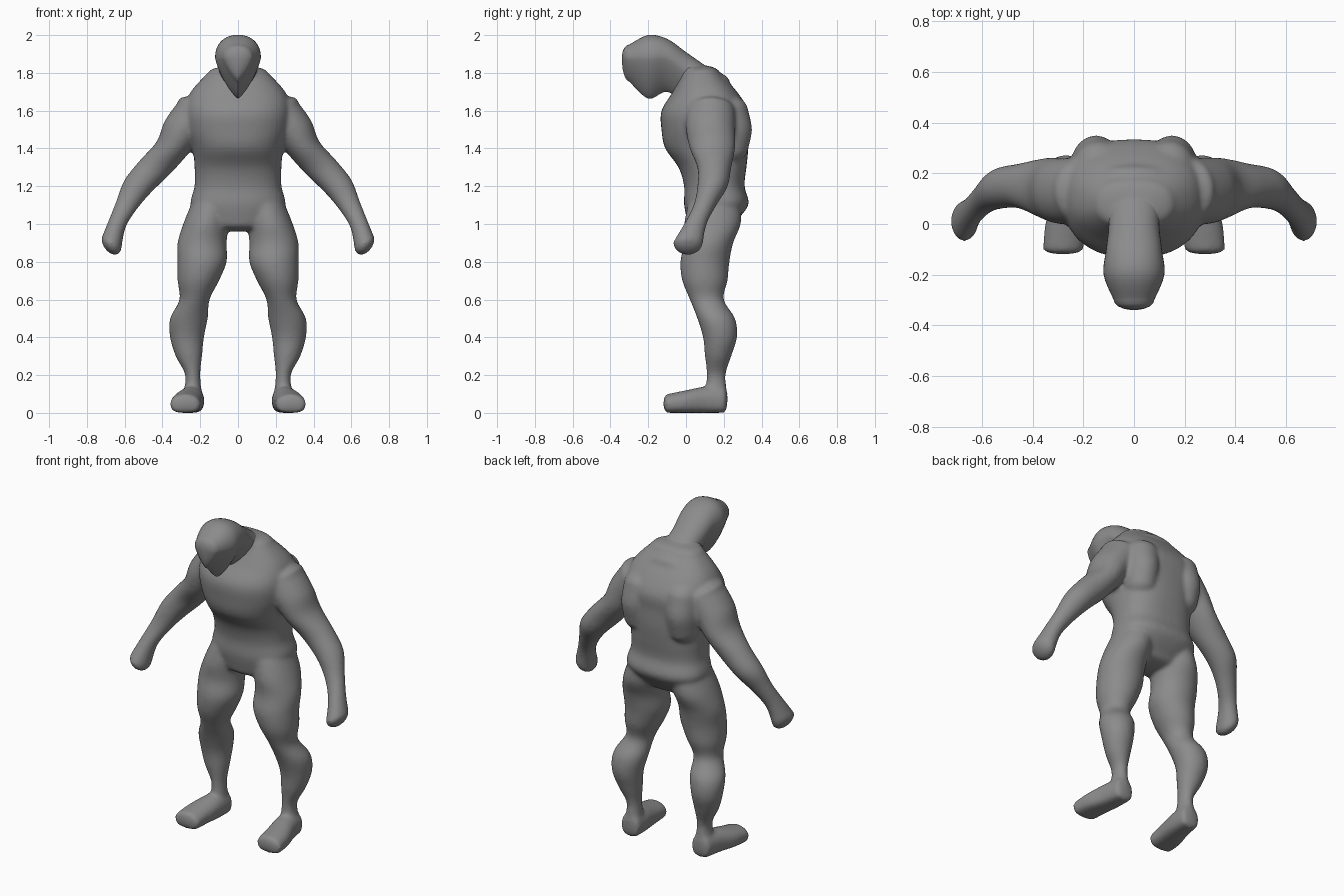
import bpy
import bmesh
from math import sin, cos, pi, radians
from mathutils import Vector

default = bpy.data.objects.get("Cube")
if default:
    bpy.data.objects.remove(default, do_unlink=True)

grey = bpy.data.materials.new("clay grey")
grey.use_nodes = True
colour = (.26, .26, .26, 1)
grey.diffuse_color = colour
grey.node_tree.nodes["Principled BSDF"].inputs["Base Color"].default_value = colour

RIGHTWARD, BACKWARD, UPWARD = Vector((1, 0, 0)), Vector((0, 1, 0)), Vector((0, 0, 1))
SPACING = .1
SIDES = 40
SUBSTEPS = 5


def blend(before, start, end, after, t):
    """Catmull-Rom blend between two neighbouring sections."""
    result = []
    for a, b, c, d in zip(before, start, end, after):
        slope_in, slope_out = (c - a) / 2, (d - b) / 2
        curve = (3 * (c - b) - 2 * slope_in - slope_out) * t ** 2
        twist = (2 * (b - c) + slope_in + slope_out) * t ** 3
        result.append(b + slope_in * t + curve + twist)
    return result


def dome(section, height):
    """Shrinking sections that round off the end of a part."""
    x, offset, width, depth, along = section
    rings = []
    for degrees in (20, 40, 60, 80):
        angle = radians(degrees)
        shrink = cos(angle)
        rings.append((x, offset, width * shrink, depth * shrink, along + height * sin(angle)))
    return rings


def loft(name, start, sections, along=UPWARD, across=RIGHTWARD, up=BACKWARD,
         cap=.04, roundness=2, lower_roundness=2, drop=1, side=1):
    """Skin evenly spaced sections (x, offset, half width, half depth).

    Sections run down or forward from start; drop lengthens the lower half."""
    keys = [(*section, start - SPACING * i) for i, section in enumerate(sections)]
    rings = dome(keys[0], cap)[::-1]
    last = len(keys) - 1
    for i in range(last):
        for s in range(SUBSTEPS):
            rings.append(blend(keys[max(i - 1, 0)], keys[i], keys[i + 1],
                               keys[min(i + 2, last)], s / SUBSTEPS))
    rings.append(keys[-1])
    rings += dome(keys[-1], -cap)

    bm = bmesh.new()
    loops = []
    for x, offset, width, depth, position in rings:
        centre = RIGHTWARD * x + up * offset + along * position
        loop = []
        for k in range(SIDES):
            c, s = cos(2 * pi * k / SIDES), sin(2 * pi * k / SIDES)
            power = 2 / (roundness if s >= 0 else lower_roundness)
            reach = depth if s >= 0 else -depth * drop
            p = centre + up * reach * abs(s) ** power
            p += across * width * abs(c) ** power * (1 if c > 0 else -1)
            p.x *= side
            loop.append(bm.verts.new(p))
        loops.append(loop)
    for first, second in zip(loops, loops[1:]):
        for k in range(SIDES):
            bm.faces.new((first[k - 1], first[k], second[k], second[k - 1]))
    bm.faces.new(loops[0])
    bm.faces.new(loops[-1])
    bmesh.ops.recalc_face_normals(bm, faces=bm.faces)
    mesh = bpy.data.meshes.new(name)
    bm.to_mesh(mesh)
    bm.free()
    mesh.materials.append(grey)
    obj = bpy.data.objects.new(name, mesh)
    bpy.context.collection.objects.link(obj)
    return obj


def select(objects):
    bpy.ops.object.select_all(action='DESELECT')
    for obj in objects:
        obj.select_set(True)
    bpy.context.view_layer.objects.active = objects[0]


# Torso from the shoulder slope down to the crotch
body = loft("body", 1.8, [
    (0, .08, .16, .1),
    (0, .1, .25, .17),
    (0, .1, .28, .23),
    (0, .1, .27, .23),
    (0, .11, .24, .22),
    (0, .14, .23, .18),
    (0, .15, .23, .16),
    (0, .16, .25, .17),
    (0, .13, .18, .12)], roundness=2.5, lower_roundness=2.3)

# Neck running forward from the upper back
neck = loft("neck", .2, [
    (0, 1.7, .15, .09),
    (0, 1.73, .13, .11),
    (0, 1.79, .1, .11)], along=BACKWARD, up=UPWARD)

parts = [body, neck]
for side in (1, -1):
    # Shoulder, arm and mitten hand, with sections tilted to the arm
    parts.append(loft("arm", 1.6, [
        (.22, .13, .11, .13),
        (.29, .13, .11, .13),
        (.35, .14, .09, .12),
        (.44, .15, .09, .09),
        (.53, .14, .08, .08),
        (.59, .1, .06, .06),
        (.64, .05, .05, .06),
        (.67, .01, .06, .08)], across=Vector((.9, 0, .4)), cap=.06, side=side))
    # Hip, thigh, calf and ankle
    parts.append(loft("leg", 1.1, [
        (.14, .15, .11, .14),
        (.17, .14, .12, .15),
        (.19, .12, .13, .13),
        (.19, .1, .13, .13),
        (.21, .1, .11, .12),
        (.23, .11, .08, .09),
        (.26, .16, .1, .1),
        (.27, .18, .09, .09),
        (.26, .17, .07, .07),
        (.24, .16, .04, .05),
        (.24, .16, .05, .06)], side=side))
    # Foot with a broad rounded toe
    parts.append(loft("foot", .2, [
        (.24, .07, .06, .07),
        (.25, .07, .07, .07),
        (.27, .06, .08, .06),
        (.28, .05, .08, .05)], along=BACKWARD, up=UPWARD, cap=.02,
        lower_roundness=3, side=side))
    # Shoulder blade mass beside the spine
    parts.append(loft("back_muscle", 1.6, [
        (.14, .23, .1, .1),
        (.15, .23, .1, .12),
        (.15, .23, .09, .1)], cap=.08, side=side))

# Fuse everything below the head into one smooth skin
select(parts)
bpy.ops.object.join()
fuse = body.modifiers.new("fuse", 'REMESH')
fuse.mode = 'VOXEL'
fuse.voxel_size = .01
soften = body.modifiers.new("soften", 'SMOOTH')
soften.factor = .5
soften.iterations = 14
bpy.ops.object.convert(target='MESH')
bpy.ops.object.shade_smooth()

# Hooded head with a keel shaped face
head = loft("head", .1, [
    (0, 1.74, .11, .1),
    (0, 1.81, .1, .1),
    (0, 1.88, .11, .1),
    (0, 1.88, .12, .12),
    (0, 1.88, .08, .07)], along=BACKWARD, up=UPWARD,
    roundness=2.2, lower_roundness=1.3, drop=1.8)
select([head])
bpy.ops.object.shade_smooth_by_angle(angle=radians(35))
